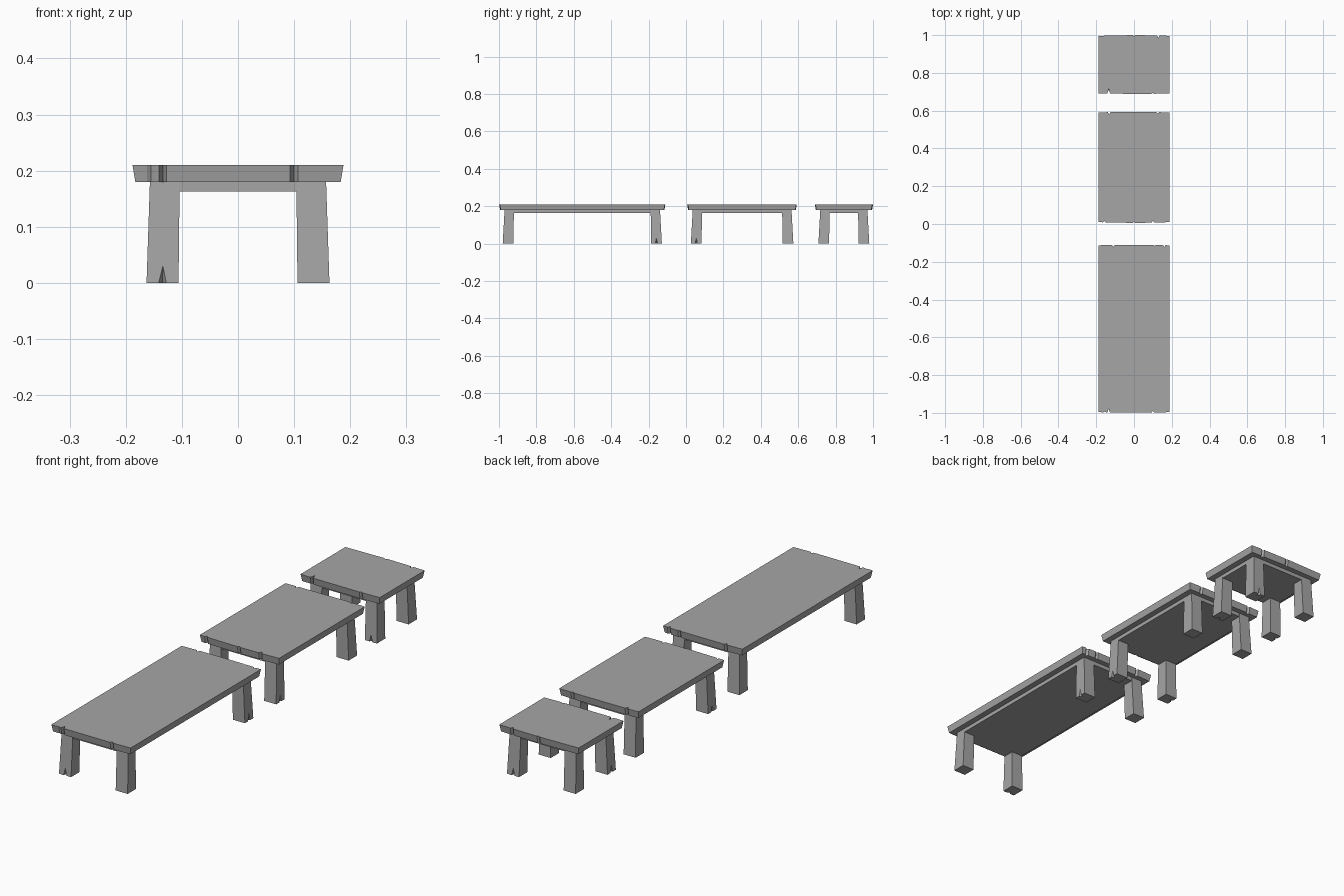
import bpy
import bmesh

cube = bpy.data.objects.get("Cube")
if cube:
    bpy.data.objects.remove(cube, do_unlink=True)

stone = bpy.data.materials.new("grey_stone")
stone.use_nodes = True
stone.diffuse_color = (0.38, 0.38, 0.38, 1)
stone.node_tree.nodes["Principled BSDF"].inputs["Base Color"].default_value = (0.38, 0.38, 0.38, 1)

HALF = 0.188       # half width of a table top
INSET = 0.005      # taper of the top towards its underside
APRON = 0.157      # half width of the apron
UNDER, TOP = 0.18, 0.21


def finish(name, bm):
    bmesh.ops.recalc_face_normals(bm, faces=bm.faces)
    mesh = bpy.data.meshes.new(name)
    bm.to_mesh(mesh)
    bm.free()
    mesh.materials.append(stone)
    obj = bpy.data.objects.new(name, mesh)
    bpy.context.collection.objects.link(obj)


def loft(name, low, high, z0, z1):
    """Solid between two outlines with equal point counts."""
    bm = bmesh.new()
    a = [bm.verts.new((x, y, z0)) for x, y in low]
    b = [bm.verts.new((x, y, z1)) for x, y in high]
    bm.faces.new(a)
    bm.faces.new(b)
    for i in range(len(a)):
        j = (i + 1) % len(a)
        bm.faces.new((a[i], a[j], b[j], b[i]))
    finish(name, bm)


def end_edge(y, inward, half, chips):
    """Slightly bowed end of a top, with V-shaped chips (x, depth)."""
    pts = [(-half, 0)]
    for x, depth in chips:
        pts += [(x - 0.007, 0), (x, depth), (x + 0.007, 0)]
    pts.append((half, 0))
    return [(x, y + inward * (d + 0.004 * (x / half) ** 2)) for x, d in pts]


def outline(y0, y1, inset, front, back):
    return (end_edge(y0 + inset, 1, HALF - inset, front)
            + end_edge(y1 - inset, -1, HALF - inset, back)[::-1])


def leg(name, sx, sy, y_end, crack):
    """Splayed leg; crack is 'x' or 'y' for the split outer side, or None."""
    def ring(outer_x, inner_x, outer_y, inner_y, z):
        return [(sx * x, y_end - sy * y, z) for x, y in
                ((outer_x, inner_y), (outer_x, outer_y), (inner_x, outer_y), (inner_x, inner_y))]
    bm = bmesh.new()
    low = [bm.verts.new(p) for p in ring(0.163, 0.106, 0.02, 0.077, 0)]
    high = [bm.verts.new(p) for p in ring(APRON, 0.104, 0.03, 0.08, UNDER)]
    bm.faces.new(high)
    split = {"x": 0, "y": 1}.get(crack, -1)
    base = []
    for i in range(4):
        j = (i + 1) % 4
        base.append(low[i])
        if i != split:
            bm.faces.new((low[i], low[j], high[j], high[i]))
            continue
        # triangular split rising from the foot
        p, q = low[i].co, low[j].co
        a, b = bm.verts.new(p.lerp(q, 0.38)), bm.verts.new(p.lerp(q, 0.62))
        mid = p.lerp(q, 0.5)
        tip = bm.verts.new(mid.lerp(high[i].co.lerp(high[j].co, 0.5), 0.17))
        centre = sum((v.co for v in low), mid * 0) / 4
        deep = bm.verts.new(mid.lerp(centre, 0.5))
        bm.faces.new((low[i], a, tip, b, low[j], high[j], high[i]))
        bm.faces.new((a, deep, tip))
        bm.faces.new((deep, b, tip))
        base += [a, deep, b]
    bm.faces.new(base)
    finish(name, bm)


def table(name, y0, y1, front, back, cracks):
    loft(name + "_top", outline(y0, y1, INSET, front, back),
         outline(y0, y1, 0, front, back), UNDER, TOP)
    rect = [(-APRON, y0 + 0.03), (APRON, y0 + 0.03), (APRON, y1 - 0.03), (-APRON, y1 - 0.03)]
    loft(name + "_apron", rect, rect, 0.163, UNDER)
    for sx, side in ((-1, "right"), (1, "left")):
        for sy, end, y in ((-1, "front", y0), (1, "back", y1)):
            leg(f"{name}_{end}_{side}_leg", sx, sy, y, cracks.get((sx, sy)))


table("long_table", -1.0, -0.109,
      [(-0.155, 0.004), (-0.134, 0.02), (0.1, 0.01)],
      [(-0.11, 0.012), (0.11, 0.006), (0.16, 0.01)],
      {(-1, -1): "y", (1, 1): "x"})
table("medium_table", 0.006, 0.594,
      [(-0.158, 0.008), (0, 0.006), (0.1, 0.012)],
      [(-0.132, 0.014), (0.125, 0.008)],
      {(1, -1): "x", (-1, -1): "x"})
table("short_table", 0.688, 1.0,
      [(-0.134, 0.026), (0.1, 0.006)],
      [(0, 0.005), (0.128, 0.014)],
      {(1, 1): "y", (-1, -1): "x", (1, -1): "y"})
